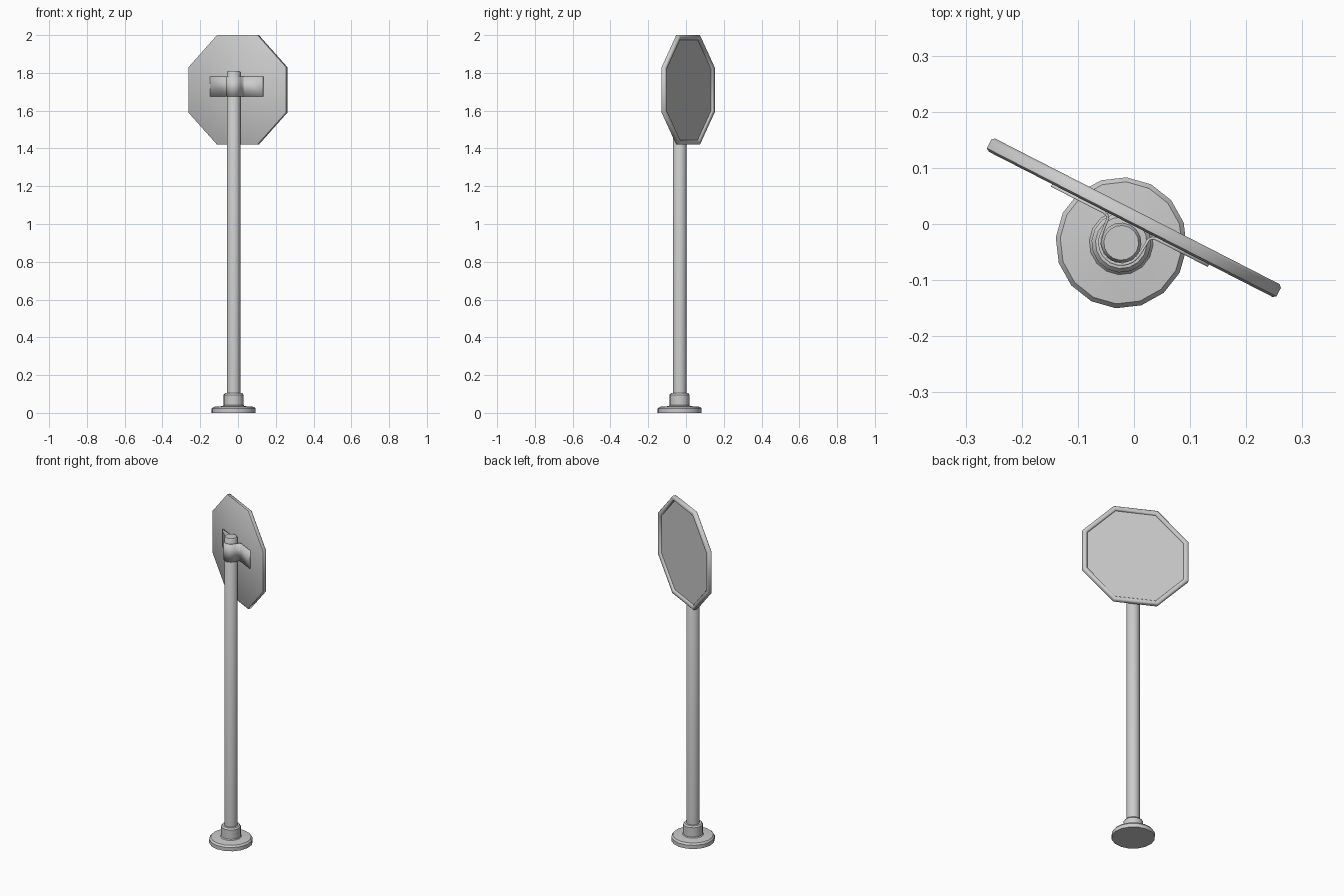
import bpy, bmesh
from math import radians, cos, sin, pi
from mathutils import Matrix

if "Cube" in bpy.data.objects:
    bpy.data.objects.remove(bpy.data.objects["Cube"])

# The sign is built facing +y, then the whole model is turned about z
PLACE = Matrix.Translation((0, 0.011, 0)) @ Matrix.Rotation(radians(-27.1), 4, 'Z')
POLE_Y = -0.05


def finish(name, bm, angle=35):
    bmesh.ops.recalc_face_normals(bm, faces=bm.faces)
    mesh = bpy.data.meshes.new(name)
    bm.to_mesh(mesh)
    bm.free()
    ob = bpy.data.objects.new(name, mesh)
    bpy.context.collection.objects.link(ob)
    ob.matrix_world = PLACE
    bpy.ops.object.select_all(action='DESELECT')
    bpy.context.view_layer.objects.active = ob
    ob.select_set(True)
    bpy.ops.object.shade_smooth_by_angle(angle=radians(angle))
    return ob


def lathe(name, profile, sides, turn=0.0, matrix=Matrix(), angle=35):
    """Rings of (radius, height) about z, capped at both ends."""
    bm = bmesh.new()
    rings = [[bm.verts.new((r * cos(turn + 2 * pi * i / sides),
                            r * sin(turn + 2 * pi * i / sides), z))
              for i in range(sides)] for r, z in profile]
    for a, b in zip(rings, rings[1:]):
        for i in range(sides):
            j = (i + 1) % sides
            bm.faces.new((a[i], a[j], b[j], b[i]))
    bm.faces.new(rings[0])
    bm.faces.new(rings[-1])
    bm.transform(matrix)
    return finish(name, bm, angle)


at_pole = Matrix.Translation((0, POLE_Y, 0))

# Round foot with collar
lathe("base", [(0.117, 0), (0.117, 0.022), (0.109, 0.032), (0.057, 0.036),
               (0.053, 0.041), (0.053, 0.096), (0.046, 0.104), (0.034, 0.105)],
      16, matrix=at_pole)

# Pole with a slightly eased top
lathe("pole", [(0.036, 0.02), (0.036, 1.802), (0.031, 1.81)], 16, matrix=at_pole)

# Octagonal panel: flat back, rounded rim, recessed face
k = 1 / cos(pi / 8)
panel = [(0.284, -0.013), (0.29, -0.009), (0.29, 0.008), (0.285, 0.013),
         (0.271, 0.013), (0.266, 0.009), (0.264, 0.002)]
to_wall = Matrix.Translation((0, 0, 1.71)) @ Matrix.Rotation(radians(-90), 4, 'X')
lathe("sign_panel", [(r * k, h) for r, h in panel], 8, pi / 8, to_wall, 50)

# Strap bent around the pole, with a flat wing on each side
half = [(0.157, -0.0155), (0.053, -0.0155), (0.046, -0.017), (0.041, -0.022)]
arc = [(0.0385 * cos(a), POLE_Y + 0.0385 * sin(a))
       for a in (-pi * i / 12 for i in range(13))]
path = half + arc + [(-x, y) for x, y in reversed(half)]
bm = bmesh.new()
cols = [[bm.verts.new((x, y, z)) for z in (1.675, 1.78)] for x, y in path]
for a, b in zip(cols, cols[1:]):
    bm.faces.new((a[0], b[0], b[1], a[1]))
strap = finish("pole_strap", bm, 40)
solid = strap.modifiers.new("thickness", 'SOLIDIFY')
solid.thickness = 0.005
solid.offset = 0
